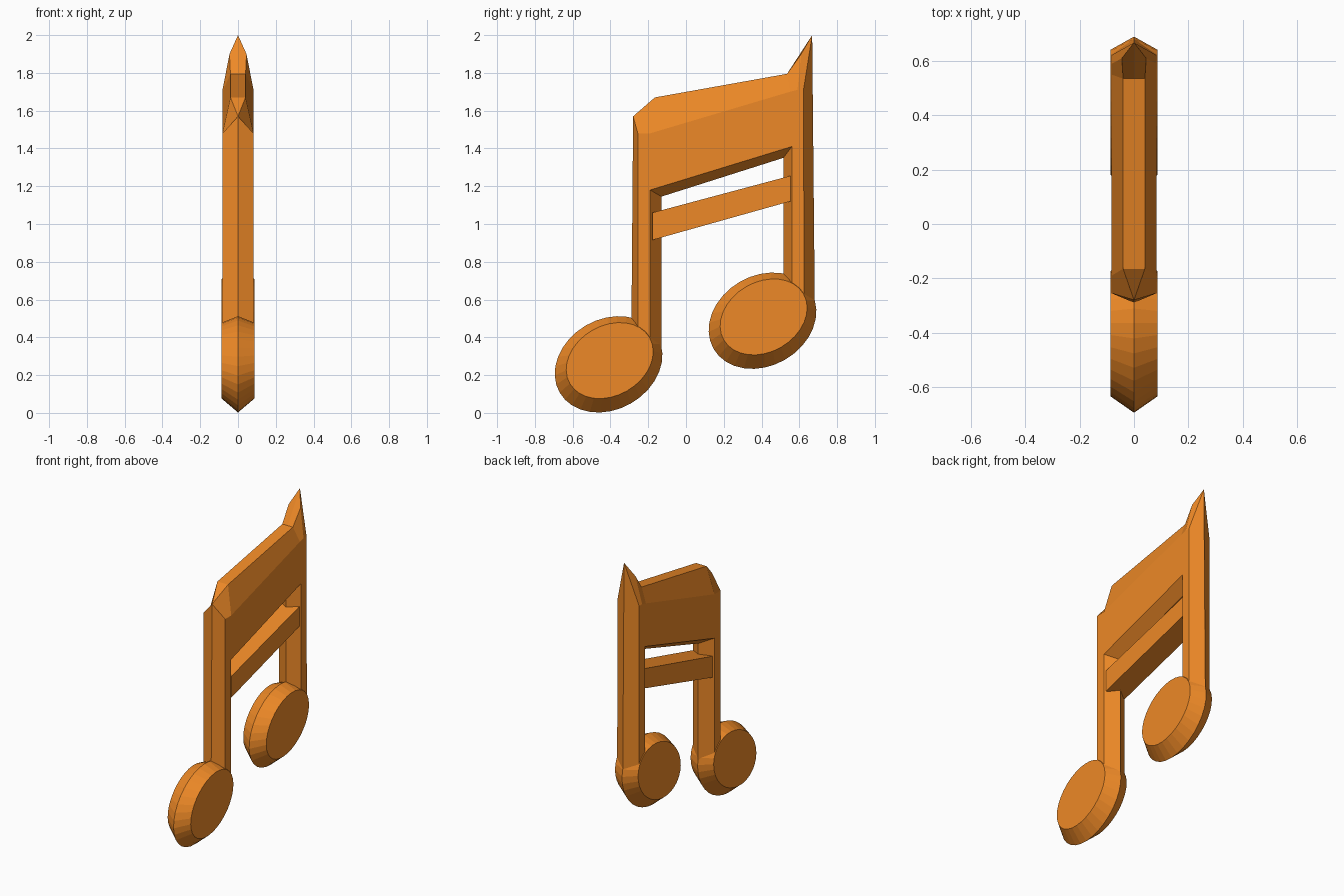
import bpy
import bmesh
from math import sin, cos, pi, radians

if "Cube" in bpy.data.objects:
    bpy.data.objects.remove(bpy.data.objects["Cube"])

orange = bpy.data.materials.new("orange")
orange.diffuse_color = (0.85, 0.25, 0.02, 1)
orange.use_nodes = True
orange.node_tree.nodes["Principled BSDF"].inputs["Base Color"].default_value = orange.diffuse_color


def make_object(name, bm):
    bmesh.ops.remove_doubles(bm, verts=bm.verts, dist=1e-5)
    bmesh.ops.recalc_face_normals(bm, faces=bm.faces)
    mesh = bpy.data.meshes.new(name)
    bm.to_mesh(mesh)
    bm.free()
    mesh.materials.append(orange)
    obj = bpy.data.objects.new(name, mesh)
    bpy.context.collection.objects.link(obj)
    return obj


def bridge(bm, a, b):
    for i in range(len(a)):
        j = (i + 1) % len(a)
        bm.faces.new((a[i], a[j], b[j], b[i]))


# Bevelled frame: two stems and the beam, half built and mirrored.
# Each row: rim point (x, y, z), then matching flat-face point (y, z)
FACE_X = 0.082
rows = [
    ((0, -0.29, 0.33), (-0.255, 0.33)),
    ((0, -0.28, 1.57), (-0.255, 1.48)),
    ((0.04, -0.165, 1.67), (-0.19, 1.48)),
    ((0.04, 0.535, 1.795), (0.55, 1.70)),
    ((0.045, 0.61, 1.90), (0.59, 1.71)),
    ((0, 0.668, 2.0), (0.622, 1.71)),
    ((0, 0.682, 0.55), (0.625, 0.55)),
    ((0, 0.515, 0.55), (0.56, 0.55)),
    ((0, 0.515, 1.35), (0.56, 1.41)),
    ((0, -0.13, 1.145), (-0.19, 1.18)),
    ((0, -0.13, 0.33), (-0.19, 0.33)),
]
bm = bmesh.new()
rim = [bm.verts.new(r[0]) for r in rows]
face = [bm.verts.new((FACE_X, *r[1])) for r in rows]
bridge(bm, rim, face)
# Flat faces: left stem, beam, right stem, sloped upper edge
for ids in ((0, 1, 2, 9, 10), (2, 3, 8, 9), (3, 4, 5, 6, 7, 8)):
    bm.faces.new([face[i] for i in ids])
# Top strip
c2 = bm.verts.new((0, -0.165, 1.67))
c3 = bm.verts.new((0, 0.535, 1.795))
bm.faces.new((rim[1], c2, rim[2]))
bm.faces.new((c2, c3, rim[3], rim[2]))
bm.faces.new((c3, rim[5], rim[4], rim[3]))
bmesh.ops.recalc_face_normals(bm, faces=bm.faces)
frame = make_object("stems_and_beam", bm)
mirror = frame.modifiers.new("mirror", 'MIRROR')
mirror.use_axis = (True, False, False)

# Lower beam bar
bm = bmesh.new()
outline = [(-0.178, 0.915), (0.552, 1.12), (0.552, 1.255), (-0.178, 1.06)]
sides = [[bm.verts.new((x, y, z)) for y, z in outline] for x in (-0.076, 0.076)]
bridge(bm, *sides)
for s in sides:
    bm.faces.new(s)
make_object("lower_beam", bm)


# Tilted oval note heads, bevelled from a wide middle rim to flat faces
def ellipse(bm, x, cy, cz, a, b, n=32, tilt=radians(30)):
    ring = []
    for i in range(n):
        u, v = a * cos(2 * pi * i / n), b * sin(2 * pi * i / n)
        ring.append(bm.verts.new((x, cy + u * cos(tilt) - v * sin(tilt),
                                  cz + u * sin(tilt) + v * cos(tilt))))
    return ring


for name, cy, cz in (("left_note_head", -0.41, 0.257), ("right_note_head", 0.405, 0.488)):
    bm = bmesh.new()
    middle = ellipse(bm, 0, cy, cz, 0.299, 0.2385)
    for x in (-0.087, 0.087):
        flat = ellipse(bm, x, cy + 0.006, cz + 0.02, 0.2436, 0.185)
        bridge(bm, middle, flat)
        bm.faces.new(flat)
    make_object(name, bm)
